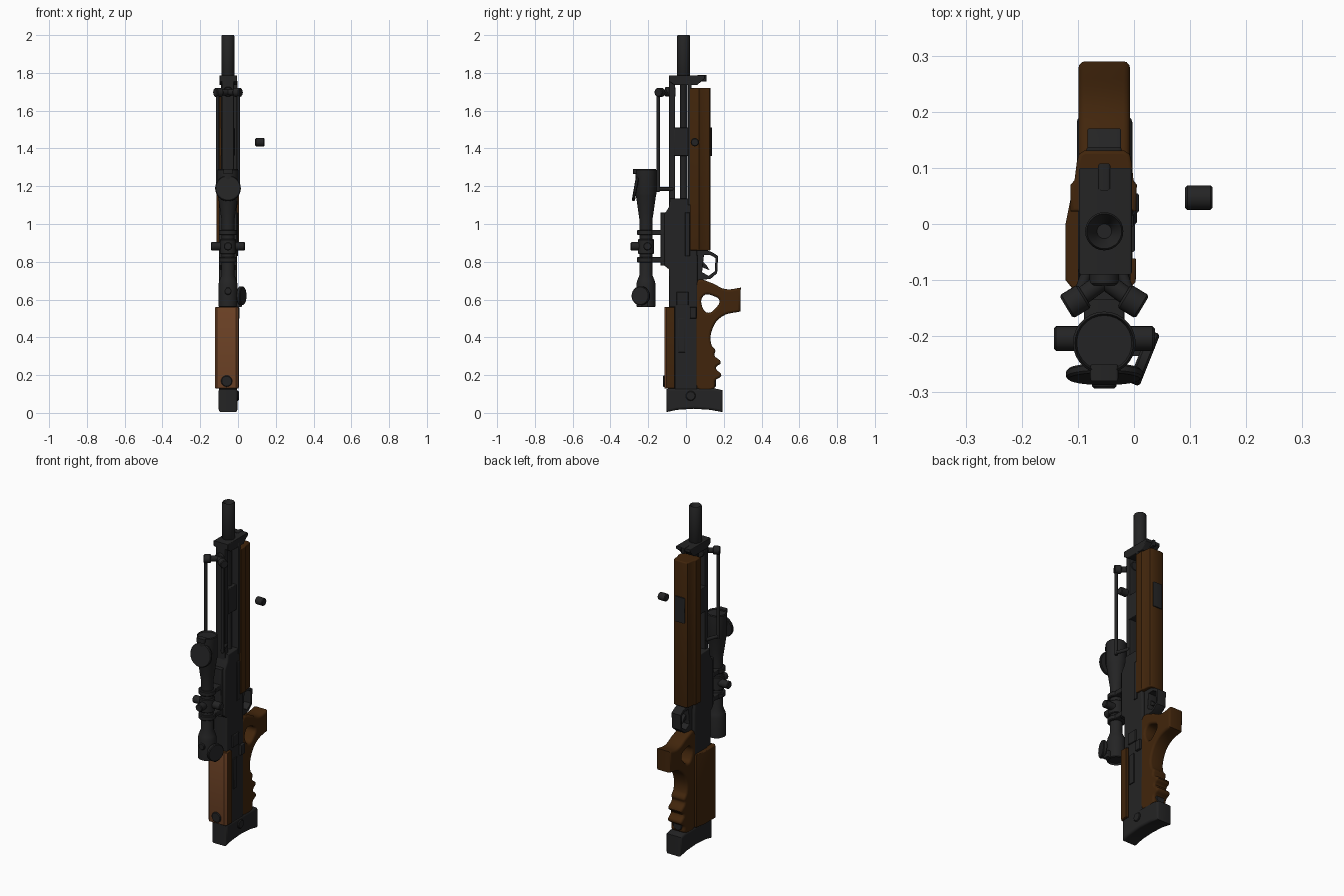
import bpy, math
from mathutils import Matrix, Vector

def material(name, col):
    m = bpy.data.materials.new(name)
    m.diffuse_color = (*col, 1)
    return m

WOOD = material("dark_walnut", (0.053, 0.0185, 0.0035))
LIGHT = material("light_walnut", (0.155, 0.055, 0.019))
GREY = material("dark_metal", (0.0175, 0.0175, 0.018))
CX = -0.053          # centre plane of the rifle
SY = -0.212          # scope axis

def smooth(o, angle=35):
    bpy.ops.object.select_all(action='DESELECT')
    o.select_set(True)
    bpy.context.view_layer.objects.active = o
    bpy.ops.object.shade_smooth_by_angle(angle=math.radians(angle))

def plate(name, loops, lo, hi, mat, bevel=0.008, axis='x', curved=False):
    """Extruded outline. axis x: points are (y, z); axis z: points are (x, y)."""
    cu = bpy.data.curves.new(name, 'CURVE')
    cu.dimensions, cu.fill_mode = '2D', 'BOTH'
    cu.extrude = (hi - lo) / 2 - bevel
    cu.bevel_depth, cu.offset, cu.bevel_resolution = bevel, -bevel, 2
    cu.resolution_u = 5
    for pts in loops:
        if curved:
            s = cu.splines.new('BEZIER')
            s.bezier_points.add(len(pts) - 1)
            for b, p in zip(s.bezier_points, pts):
                b.co = (*p, 0)
                kind = 'VECTOR' if p[0] > 0.25 else 'AUTO'
                b.handle_left_type = b.handle_right_type = kind
        else:
            s = cu.splines.new('POLY')
            s.points.add(len(pts) - 1)
            for b, p in zip(s.points, pts):
                b.co = (*p, 0, 1)
        s.use_cyclic_u = True
    o = bpy.data.objects.new(name, cu)
    bpy.context.collection.objects.link(o)
    mid = (lo + hi) / 2
    if axis == 'x':
        o.matrix_world = Matrix(((0, 0, 1, mid), (1, 0, 0, 0), (0, 1, 0, 0), (0, 0, 0, 1)))
    else:
        o.location.z = mid
    cu.materials.append(mat)
    bpy.ops.object.select_all(action='DESELECT')
    o.select_set(True)
    bpy.context.view_layer.objects.active = o
    bpy.ops.object.convert(target='MESH')
    o = bpy.context.object
    smooth(o)
    return o

def box(name, x, y, z, mat=GREY, bevel=0.005):
    plate(name, [[(y[0], z[0]), (y[1], z[0]), (y[1], z[1]), (y[0], z[1])]], x[0], x[1], mat, bevel)

def lathe(name, p0, direction, prof, mat=GREY, n=28):
    """Revolve (radius, distance) pairs about an axis from p0."""
    rot = Vector((0, 0, 1)).rotation_difference(Vector(direction)).to_matrix()
    verts, faces = [], []
    for r, d in prof:
        for i in range(n):
            a = 2 * math.pi * i / n
            verts.append(Vector(p0) + rot @ Vector((r * math.cos(a), r * math.sin(a), d)))
    for k in range(len(prof) - 1):
        for i in range(n):
            j = (i + 1) % n
            faces.append((k*n + i, k*n + j, k*n + n + j, k*n + n + i))
    faces += [tuple(range(n))[::-1], tuple(range(len(verts) - n, len(verts)))]
    me = bpy.data.meshes.new(name)
    me.from_pydata(verts, [], faces)
    me.materials.append(mat)
    o = bpy.data.objects.new(name, me)
    bpy.context.collection.objects.link(o)
    smooth(o)

def rod(name, a, b, r, mat=GREY, n=20):
    d = Vector(b) - Vector(a)
    L, c = d.length, min(r * 0.2, 0.004)
    lathe(name, a, d, [(r - c, 0), (r, c), (r, L - c), (r - c, L)], mat, n)

# --- barrel with funnelled muzzle, frame rails and gas block
lathe("barrel", (CX, -0.013, 1.1), (0, 0, 1),
      [(0.02, 0), (0.02, 0.66), (0.034, 0.68), (0.034, 0.895), (0.031, 0.9), (0.022, 0.885), (0.013, 0.86)])
box("upper_rail", (CX - 0.032, CX + 0.032), (-0.09, -0.058), (1.1, 1.76))
box("lower_rail", (CX - 0.036, CX + 0.05), (0.01, 0.03), (1.1, 1.76))
box("gas_block", (CX - 0.036, CX + 0.036), (-0.065, 0.025), (1.36, 1.51))
plate("muzzle_bracket", [[(-0.09, 1.755), (-0.06, 1.735), (0.06, 1.735), (0.08, 1.755),
      (0.1, 1.77), (0.1, 1.787), (-0.09, 1.787)]], -0.098, -0.004, GREY, 0.004)
box("muzzle_lug", (CX - 0.011, CX + 0.011), (0.06, 0.108), (1.755, 1.79))

# --- wooden fore-end
plate("fore_end", [[(-0.113, 0.022), (0.004, 0.022), (0.005, 0.07), (-0.001, 0.078),
      (-0.004, 0.11), (-0.008, 0.125), (-0.018, 0.131), (-0.088, 0.131), (-0.098, 0.125),
      (-0.102, 0.11), (-0.106, 0.078), (-0.113, 0.07)]], 0.86, 1.72, WOOD, 0.006, 'z')
box("fore_end_plate", (-0.085, -0.022), (0.12, 0.137), (1.36, 1.51))
rod("loose_pin", (0.091, 0.047, 1.433), (0.14, 0.047, 1.433), 0.022)

# --- receiver
plate("receiver", [[(-0.06, 0.1), (0.06, 0.1), (0.062, 0.8), (0.055, 0.9), (0.03, 0.92),
      (0.03, 1.135), (-0.085, 1.135), (-0.09, 1.09), (-0.115, 1.05), (-0.115, 0.78),
      (-0.09, 0.76), (-0.09, 0.56), (-0.06, 0.56)]], -0.1, -0.006, GREY)
box("scope_rail", (CX - 0.035, CX + 0.035), (-0.135, -0.1), (0.78, 1.06))
box("receiver_rib", (-0.02, 0.0), (-0.005, 0.02), (0.83, 1.06))
box("ejection_port", (-0.02, 0.002), (-0.05, 0.012), (0.57, 0.64))
box("bolt_catch", (-0.02, 0.009), (0.02, 0.055), (0.5, 0.56))
box("side_slot", (-0.02, 0.0), (-0.04, -0.005), (0.32, 0.5), bevel=0.003)

# --- butt plate with hollowed base
plate("butt", [[(-0.103, 0.004), (-0.05, 0.016), (0.04, 0.022), (0.13, 0.016), (0.193, 0.004),
      (0.193, 0.12), (0.15, 0.13), (-0.09, 0.13), (-0.103, 0.125)]], -0.102, -0.003, GREY, 0.012)
rod("butt_screw", (-0.03, 0.025, 0.09), (0.005, 0.025, 0.09), 0.026)

# --- wooden cheek rest wrapping the left side; lighter front face
cheek = plate("cheek_rest", [[(-0.11, -0.115), (-0.01, -0.115), (0.003, -0.104), (0.004, -0.062), (-0.09, -0.058),
      (-0.095, 0.062), (-0.11, 0.06), (-0.122, 0.0), (-0.122, -0.1)]], 0.13, 0.56, WOOD, 0.004, 'z')
cheek.data.materials.append(LIGHT)
for f in cheek.data.polygons:
    if f.normal.y < -0.5 and f.center.y < -0.09:
        f.material_index = 1
rod("cheek_knob", (-0.06, -0.1, 0.168), (-0.06, -0.122, 0.168), 0.03)

# --- thumbhole grip stock
plate("grip_stock", [[(0.055, 0.13), (0.15, 0.13), (0.155, 0.17), (0.187, 0.2), (0.158, 0.238),
      (0.184, 0.267), (0.15, 0.305), (0.155, 0.33), (0.135, 0.36), (0.138, 0.44), (0.19, 0.51),
      (0.288, 0.537), (0.29, 0.663), (0.21, 0.655), (0.13, 0.69), (0.06, 0.70)],
     [(0.093, 0.62), (0.15, 0.617), (0.177, 0.595), (0.155, 0.553), (0.12, 0.53), (0.093, 0.547)]],
     -0.099, -0.007, WOOD, 0.012, curved=True)
rod("grip_screw", (CX, 0.12, 0.165), (CX, 0.158, 0.165), 0.03)

# --- trigger guard and trigger
plate("trigger_guard", [[(0.055, 0.7), (0.13, 0.71), (0.165, 0.74), (0.17, 0.83), (0.14, 0.85),
      (0.1, 0.865), (0.055, 0.88)],
     [(0.085, 0.745), (0.12, 0.725), (0.153, 0.75), (0.156, 0.82), (0.13, 0.835), (0.095, 0.835)]],
     -0.083, -0.023, GREY, 0.003)
plate("trigger", [[(0.07, 0.78), (0.1, 0.765), (0.125, 0.755), (0.11, 0.78), (0.08, 0.81)]],
      CX - 0.01, CX + 0.01, GREY, 0.003)

# --- folded bipod legs, hinge and clamp
rod("bipod_hinge", (CX, -0.055, 1.7), (CX, -0.11, 1.7), 0.026)
for side, s in (("left", -1), ("right", 1)):
    x = CX + s * 0.055
    rod("bipod_joint_" + side, (CX + s * 0.035, -0.128, 1.697), (CX + s * 0.068, -0.148, 1.697), 0.024)
    rod("bipod_arm_" + side, (CX, -0.1, 1.697), (x, -0.14, 1.697), 0.016)
    rod("bipod_leg_" + side, (x, -0.147, 1.17), (x, -0.147, 1.7), 0.009, n=12)
    rod("bipod_clip_" + side, (CX + s * 0.025, -0.07, 1.185), (x, -0.152, 1.185), 0.01, n=12)

# --- telescopic sight along z
lathe("scope_body", (CX, SY, 0.56), (0, 0, 1),
      [(0.04, 0.01), (0.044, 0), (0.051, 0.004), (0.051, 0.12), (0.046, 0.14), (0.034, 0.17),
       (0.034, 0.46), (0.04, 0.5), (0.053, 0.59), (0.056, 0.60), (0.056, 0.725), (0.052, 0.73), (0.049, 0.722)])
rod("scope_centre", (CX, SY, 0.84), (CX, SY, 0.92), 0.042)
for i, z in enumerate((0.81, 0.955)):
    rod("scope_ring_%d" % i, (CX, SY, z - 0.014), (CX, SY, z + 0.014), 0.048)
    box("ring_foot_%d" % i, (CX - 0.036, CX + 0.036), (-0.19, -0.115), (z - 0.014, z + 0.014))
rod("windage_turrets", (CX - 0.09, -0.204, 0.882), (CX + 0.09, -0.204, 0.882), 0.022)
rod("elevation_turret", (CX, SY, 0.882), (CX, -0.293, 0.882), 0.022)

# --- flip-up lens caps
rod("objective_cap", (CX, -0.259, 1.187), (CX, -0.276, 1.19), 0.068, n=32)
box("objective_hinge", (CX - 0.025, CX + 0.025), (-0.28, -0.25), (1.265, 1.29))
rod("eyepiece_cap", (0.008, -0.235, 0.62), (0.028, -0.243, 0.62), 0.05, n=32)
box("eyepiece_hinge", (-0.015, 0.02), (-0.235, -0.2), (0.56, 0.6))
rod("eyepiece_knob", (CX, -0.24, 0.645), (CX, -0.268, 0.645), 0.02)
